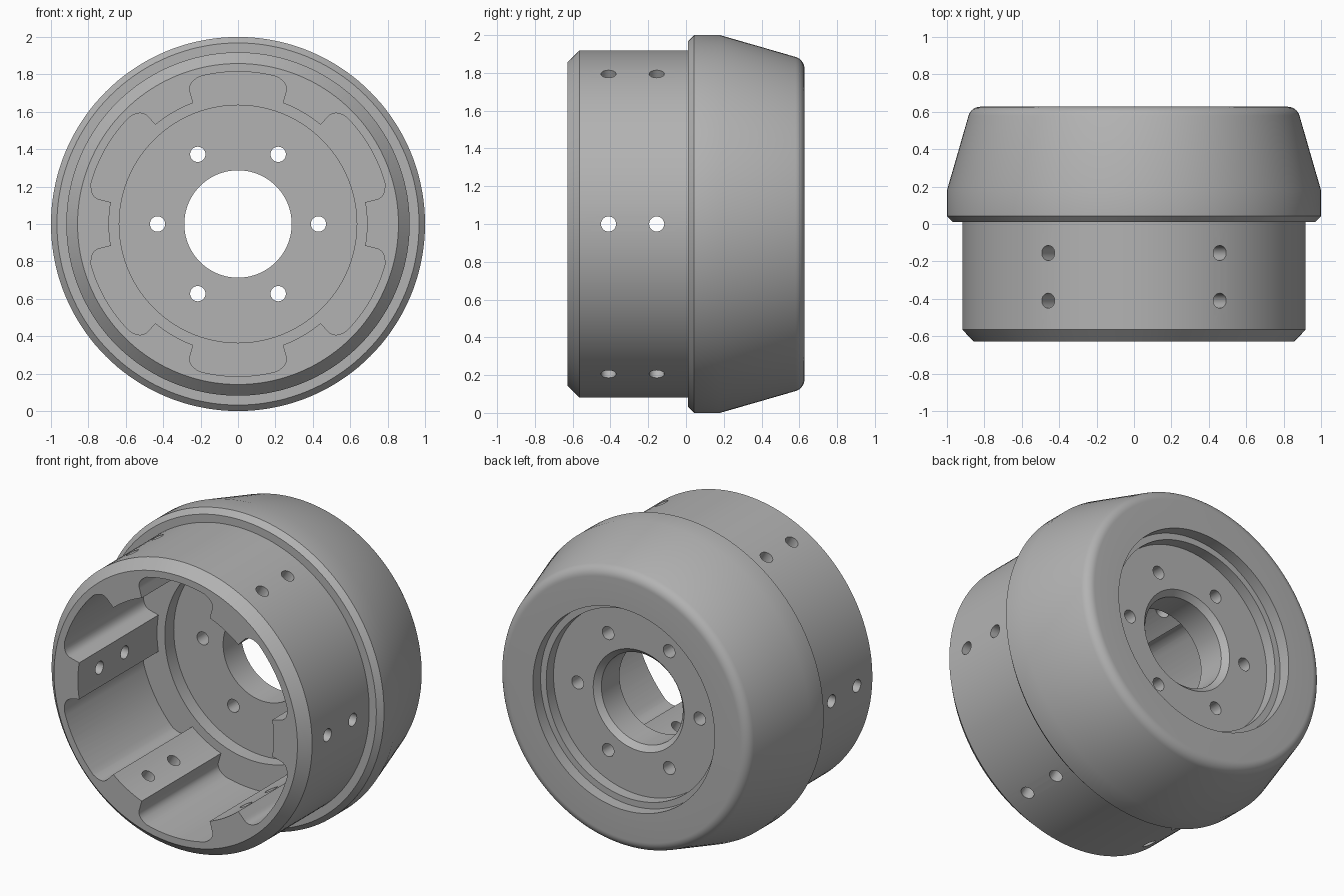
import bpy, bmesh
from math import cos, sin, pi, radians
from mathutils import Matrix, Vector

cube = bpy.data.objects.get("Cube")
if cube:
    bpy.data.objects.remove(cube)

SEGMENTS = 144
AXIS_Z = 1.0

grey = bpy.data.materials.new("machined grey")
grey.use_nodes = True
colour = (0.45, 0.45, 0.45, 1)
grey.diffuse_color = colour
grey.node_tree.nodes["Principled BSDF"].inputs["Base Color"].default_value = colour


def finish(name, bm):
    bmesh.ops.recalc_face_normals(bm, faces=bm.faces)
    mesh = bpy.data.meshes.new(name)
    bm.to_mesh(mesh)
    bm.free()
    mesh.materials.append(grey)
    obj = bpy.data.objects.new(name, mesh)
    bpy.context.collection.objects.link(obj)
    return obj


def lathe(name, profile):
    """Revolve a closed (y, radius) profile about the y axis."""
    bm = bmesh.new()
    rings = []
    for i in range(SEGMENTS):
        a = 2 * pi * i / SEGMENTS
        rings.append([bm.verts.new((r * cos(a), y, AXIS_Z + r * sin(a))) for y, r in profile])
    n = len(profile)
    for i, ring in enumerate(rings):
        nxt = rings[(i + 1) % SEGMENTS]
        for j in range(n):
            k = (j + 1) % n
            bm.faces.new((ring[j], ring[k], nxt[k], nxt[j]))
    return finish(name, bm)


def prism(bm, outline, y0, y1):
    """Extrude an (x, z) outline along y."""
    face = bm.faces.new([bm.verts.new((x, y0, AXIS_Z + z)) for x, z in outline])
    new = bmesh.ops.extrude_face_region(bm, geom=[face])["geom"]
    moved = [v for v in new if isinstance(v, bmesh.types.BMVert)]
    bmesh.ops.translate(bm, verts=moved, vec=(0, y1 - y0, 0))


def cut(target, cutter):
    mod = target.modifiers.new("cut", "BOOLEAN")
    mod.operation = "DIFFERENCE"
    mod.solver = "EXACT"
    mod.object = cutter
    cutter.hide_render = True
    bpy.context.view_layer.objects.active = target
    bpy.ops.object.modifier_apply(modifier=mod.name)
    bpy.data.objects.remove(cutter)


# Drum body: outer skin front to back, then rear recess, bore and front recess
fillet_r = 0.065
fillet = [(0.562 + fillet_r * sin(t), 0.822 + fillet_r * cos(t))
          for t in (radians(16 + 74 * i / 8) for i in range(9))]
outer = [(-0.627, 0.858), (-0.565, 0.918), (0.01, 0.918), (0.01, 0.968),
         (0.042, 1.0), (0.18, 1.0)] + fillet
inner = [(0.627, 0.64), (0.55, 0.64), (0.55, 0.60), (0.477, 0.60),
         (0.477, 0.32), (0.442, 0.287), (0.26, 0.287), (0.26, 0.635), (-0.627, 0.635)]
drum = lathe("drum_body", outer + inner)

# Lobed cavity: six pads separated by six pockets with rounded corners
wall, corner, end = Vector((0.735, 0.13)), Vector((0.79, 0.14)), Vector((0.785, 0.218))
side = []
for i in range(9):
    t = i / 8
    side.append((1 - t) ** 2 * wall + 2 * t * (1 - t) * corner + t * t * end)
outline = []
for k in range(6):
    half = radians(9.7)
    pad = [0.69 * Vector((cos(a), sin(a))) for a in (half * (i / 4 - 1) for i in range(9))]
    start = radians(15.52)
    pocket = [end.length * Vector((cos(a), sin(a)))
              for a in (start + (radians(60) - 2 * start) * i / 12 for i in range(1, 12))]
    mirrored = [Matrix.Rotation(radians(60), 2) @ Vector((p.x, -p.y)) for p in reversed(side)]
    turn = Matrix.Rotation(k * pi / 3, 2)
    outline += [turn @ p for p in pad + side + pocket + mirrored]

bm = bmesh.new()
prism(bm, outline, -0.75, 0.17)
cut(drum, finish("cavity_cutter", bm))

# Six bolt holes through the web
bm = bmesh.new()
for k in range(6):
    cx, cz = 0.43 * cos(k * pi / 3), 0.43 * sin(k * pi / 3)
    prism(bm, [(cx + 0.041 * cos(a), cz + 0.041 * sin(a))
               for a in (2 * pi * i / 32 for i in range(32))], 0.2, 0.54)
cut(drum, finish("bolt_cutter", bm))

# Two radial holes through every pad
bm = bmesh.new()
for k in range(6):
    for y in (-0.41, -0.155):
        place = (Matrix.Translation((0, y, AXIS_Z)) @ Matrix.Rotation(k * pi / 3, 4, "Y")
                 @ Matrix.Translation((0.8, 0, 0)) @ Matrix.Rotation(pi / 2, 4, "Y"))
        bmesh.ops.create_cone(bm, cap_ends=True, segments=32, radius1=0.04, radius2=0.04,
                              depth=0.4, matrix=place)
cut(drum, finish("pad_hole_cutter", bm))

# Smooth curved walls, crisp machined edges
bpy.ops.object.select_all(action="DESELECT")
drum.select_set(True)
bpy.context.view_layer.objects.active = drum
bpy.ops.object.shade_smooth_by_angle(angle=radians(20))
